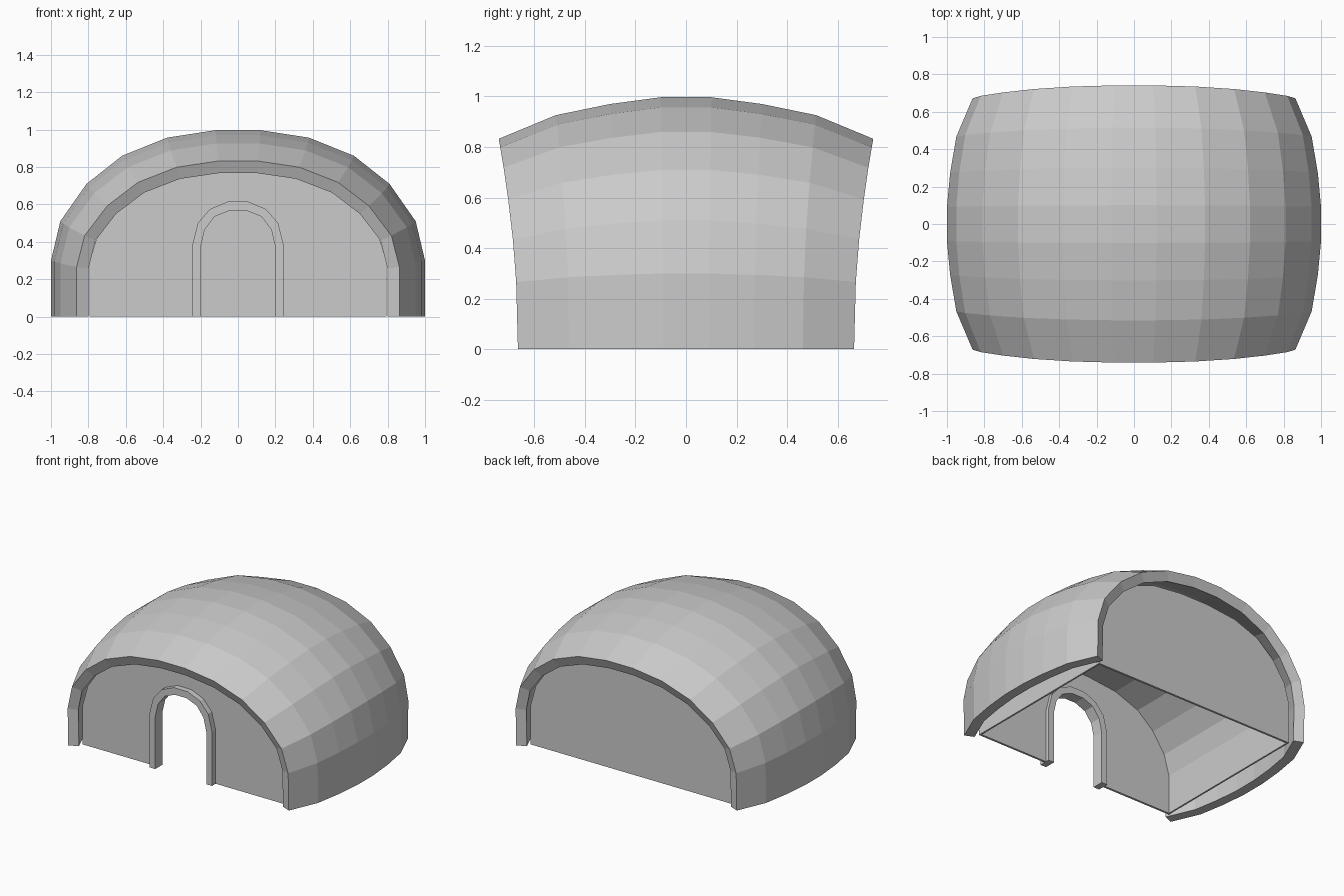
import bpy, bmesh

if "Cube" in bpy.data.objects:
    bpy.data.objects.remove(bpy.data.objects["Cube"])


def mesh_object(name, verts, faces):
    me = bpy.data.meshes.new(name)
    bm = bmesh.new()
    vs = [bm.verts.new(v) for v in verts]
    for f in faces:
        bm.faces.new([vs[i] for i in f])
    bmesh.ops.recalc_face_normals(bm, faces=bm.faces)
    bm.to_mesh(me)
    bm.free()
    ob = bpy.data.objects.new(name, me)
    bpy.context.collection.objects.link(ob)
    return ob


def arch(half):
    """Mirror a right-hand half profile (bottom to top) into a full arch."""
    return half + [(-x, z) for x, z in reversed(half)]


def prism(name, loop, y0, y1):
    """Extrude a closed x-z outline along y."""
    n = len(loop)
    verts = [(x, y, z) for y in (y0, y1) for x, z in loop]
    faces = [tuple(range(n)), tuple(range(2 * n - 1, n - 1, -1))]
    faces += [(i, (i + 1) % n, n + (i + 1) % n, n + i) for i in range(n)]
    return mesh_object(name, verts, faces)


def band(name, outer, inner, y0, y1):
    """Arch-shaped band between two arches that both stand on the floor."""
    return prism(name, outer + inner[::-1], y0, y1)


# Curved outer roof shell: arch sections shrinking and flaring to the ends
section = arch([(1, 0), (1, .3), (.95, .51), (.81, .71), (.62, .86), (.38, .957), (.12, .997)])
ends = [(.665, .863, .835), (.462, .95, .929), (.27, .983, .973), (.09, 1, 1)]
stations = [(-y, a, b) for y, a, b in ends] + ends[::-1]
n = len(section)
verts = []
for y, sx, sz in stations:
    for x, z in section:
        # the lowest wall keeps its height better than the crown
        h = z * (sz + (1 - sz) * max(0, .6 - z))
        verts.append((x * sx, y * (1 + .115 * z ** 2), h))
faces = [(r * n + i, r * n + i + 1, (r + 1) * n + i + 1, (r + 1) * n + i)
         for r in range(len(stations) - 1) for i in range(n - 1)]
shell = mesh_object("roof_shell", verts, faces)
# make sure normals point outward so the thickness grows inward
if sum(p.normal.dot(p.center) for p in shell.data.polygons) < 0:
    shell.data.flip_normals()
mod = shell.modifiers.new("thickness", 'SOLIDIFY')
mod.thickness = .07
mod.offset = -1

# Straight inner vault
hall = arch([(.795, 0), (.795, .28), (.755, .425), (.66, .565), (.53, .675), (.34, .745), (.11, .77)])
lining = [(x * .985, z * .985) for x, z in hall]
band("inner_vault", hall, lining, -.6, .6)

# End walls, the front one with a doorway
door_outer = arch([(.245, 0), (.245, .38), (.215, .5), (.15, .575), (.055, .615)])
door_inner = arch([(.2, 0), (.2, .37), (.178, .465), (.125, .535), (.045, .567)])
prism("back_wall", hall, .585, .6)
band("front_wall", hall, door_inner, -.6, -.585)

# Raised door surround
band("door_frame", door_outer, door_inner, -.64, -.56)
